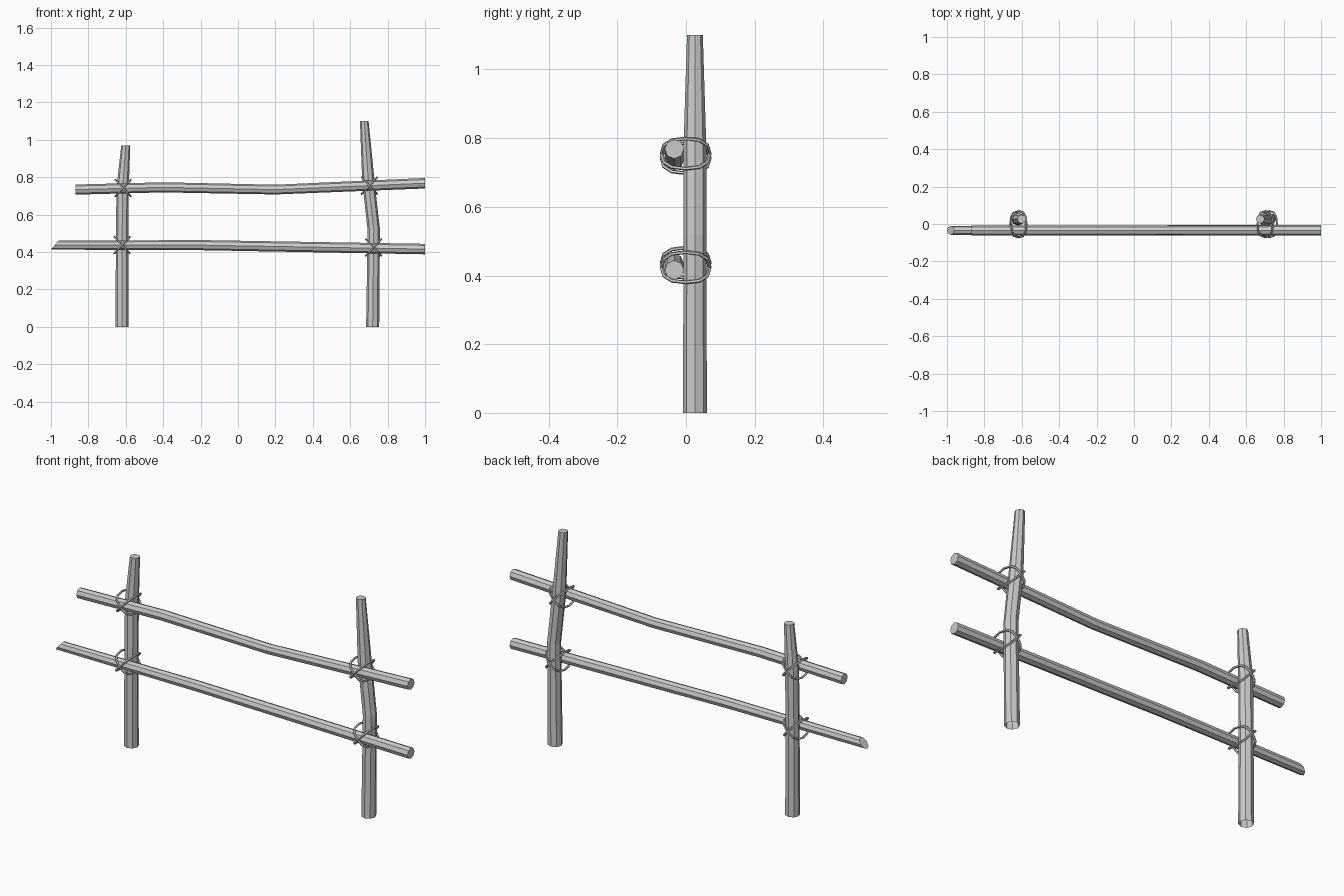
import bpy, bmesh
from math import sin, cos, pi, copysign
from mathutils import Vector

if "Cube" in bpy.data.objects:
    bpy.data.objects.remove(bpy.data.objects["Cube"])


def make_object(name, bm):
    bmesh.ops.recalc_face_normals(bm, faces=bm.faces)
    me = bpy.data.meshes.new(name)
    bm.to_mesh(me)
    bm.free()
    ob = bpy.data.objects.new(name, me)
    bpy.context.collection.objects.link(ob)
    return ob


def pole(name, pts, axis, y, sides=8, cap_start=True, slant=0.0):
    """Low-poly pole; pts are (x, z, radius) stations along axis 'x' or 'z'."""
    bm = bmesh.new()
    rings = []
    for n, (x, z, r) in enumerate(pts):
        ring = []
        for i in range(sides):
            a = 2 * pi * i / sides
            u, v = r * cos(a), r * sin(a)
            if axis == 'z':
                co = (x + u, y + v, z)
            else:
                # first ring can be cut at a slant
                co = (x + (slant * v / r if n == 0 else 0), y + u, z + v)
            ring.append(bm.verts.new(co))
        rings.append(ring)
    for a, b in zip(rings, rings[1:]):
        for i in range(sides):
            j = (i + 1) % sides
            bm.faces.new((a[i], a[j], b[j], b[i]))
    bm.faces.new(rings[-1])
    if cap_start:
        bm.faces.new(rings[0])
    return make_object(name, bm)


def lashing(name, x, z, steps=12, sides=5, r=0.0055):
    """Two rope loops crossing diagonally around a post and rail."""
    bm = bmesh.new()
    for s in (1, -1):
        pts = []
        for k in range(steps):
            a = 2 * pi * k / steps
            c, d = cos(a), sin(a)
            p = copysign(abs(c) ** 0.8, c)
            q = copysign(abs(d) ** 0.8, d)
            pts.append(Vector((x + s * 0.041 * p, -0.001 + 0.07 * q,
                               z + 0.044 * p)))
        flat = Vector((s * 0.044, 0, -0.041 * s * s)).normalized()
        if s < 0:
            flat = Vector((0.044, 0, 0.041)).normalized()
        rings = []
        for k in range(steps):
            t = (pts[(k + 1) % steps] - pts[k - 1]).normalized()
            out = t.cross(flat)
            rings.append([bm.verts.new(pts[k] + r * (cos(2 * pi * i / sides) * flat
                                                     + sin(2 * pi * i / sides) * out))
                          for i in range(sides)])
        for k in range(steps):
            a, b = rings[k], rings[(k + 1) % steps]
            for i in range(sides):
                j = (i + 1) % sides
                bm.faces.new((a[i], a[j], b[j], b[i]))
    return make_object(name, bm)


# upright posts, open underneath
pole("left_post", [(-0.62, 0, 0.035), (-0.62, 0.44, 0.033), (-0.617, 0.74, 0.033),
                   (-0.6, 0.97, 0.024)], 'z', 0.026, cap_start=False)
pole("right_post", [(0.72, 0, 0.035), (0.726, 0.52, 0.033), (0.697, 0.78, 0.033),
                    (0.675, 1.1, 0.023)], 'z', 0.026, cap_start=False)

# horizontal rails
pole("upper_rail", [(-0.87, 0.734, 0.027), (-0.4, 0.746, 0.027), (0.2, 0.734, 0.026),
                    (1.0, 0.768, 0.028)], 'x', -0.034)
pole("lower_rail", [(-0.98, 0.437, 0.024), (-0.2, 0.437, 0.027),
                    (1.0, 0.416, 0.028)], 'x', -0.034, slant=0.02)

# rope lashings at the four joints
for name, x, z in (("upper_left_lashing", -0.615, 0.742), ("upper_right_lashing", 0.702, 0.755),
                   ("lower_left_lashing", -0.62, 0.437), ("lower_right_lashing", 0.724, 0.424)):
    lashing(name, x, z)
